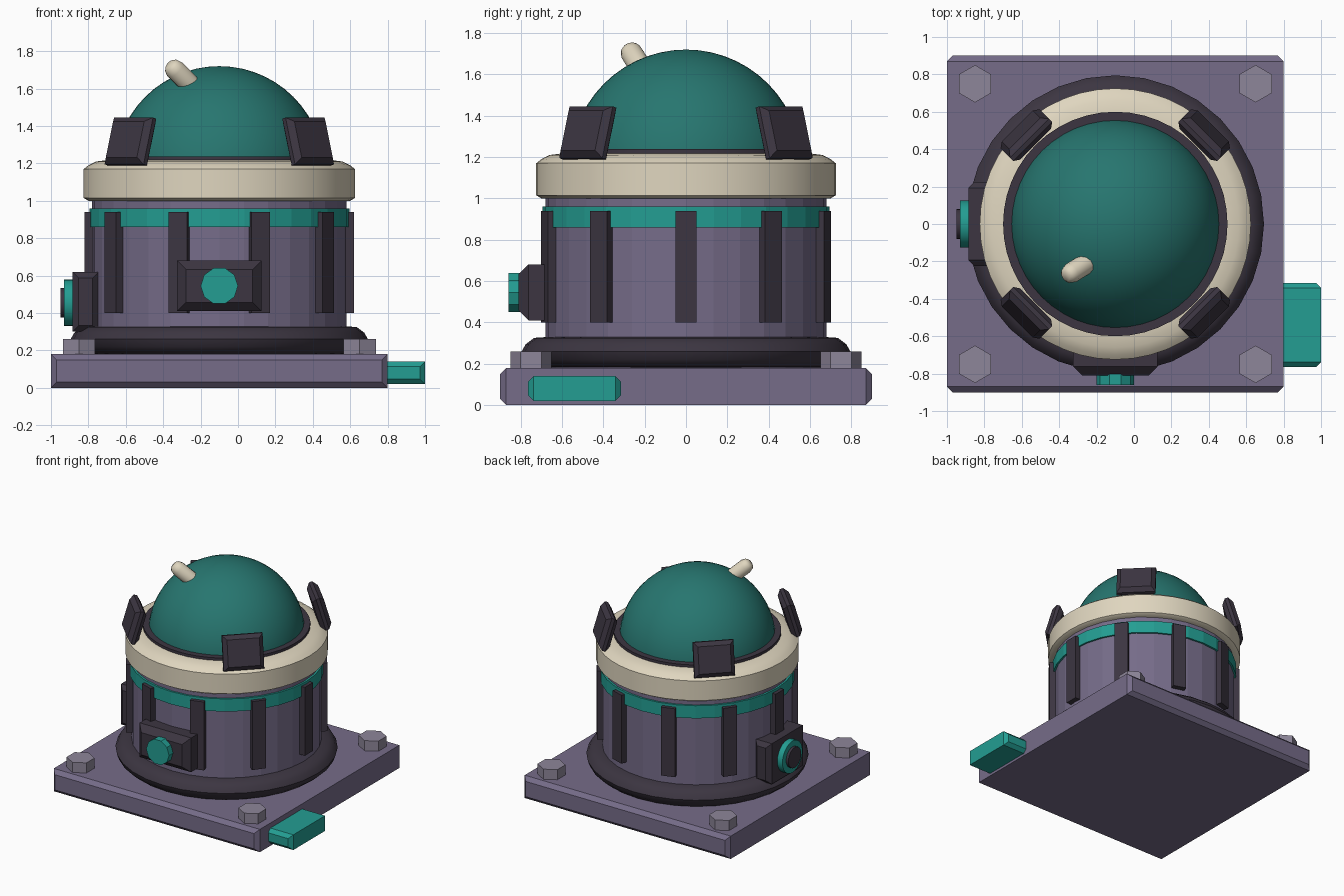
import bpy, bmesh
from math import radians, cos, sin, pi
from mathutils import Matrix, Vector

if "Cube" in bpy.data.objects:
    bpy.data.objects.remove(bpy.data.objects["Cube"])


def material(name, rgb):
    m = bpy.data.materials.new(name)
    m.use_nodes = True
    m.diffuse_color = (*rgb, 1)
    m.node_tree.nodes["Principled BSDF"].inputs["Base Color"].default_value = (*rgb, 1)
    return m


PURPLE = material("purple paint", (0.18, 0.15, 0.25))
DARK = material("dark plum", (0.045, 0.036, 0.053))
TEAL = material("bright teal", (0.017, 0.34, 0.29))
DOME = material("deep teal", (0.02, 0.18, 0.16))
CREAM = material("cream", (0.74, 0.67, 0.52))
STEEL = material("grey bolt", (0.27, 0.24, 0.32))

T = Matrix.Translation
AXIS = T((-0.1, 0, 0))  # the tower stands off-centre on its plate


def rot(deg, axis):
    return Matrix.Rotation(radians(deg), 4, axis)


def loft(name, rings, mat, matrix, smooth=False):
    """Skin a list of equal-length closed rings and cap both ends."""
    bm = bmesh.new()
    loops = [[bm.verts.new(p) for p in ring] for ring in rings]
    n = len(loops[0])
    for a, b in zip(loops, loops[1:]):
        for i in range(n):
            j = (i + 1) % n
            bm.faces.new((a[i], a[j], b[j], b[i]))
    bm.faces.new(loops[0])
    bm.faces.new(loops[-1])
    bmesh.ops.remove_doubles(bm, verts=bm.verts, dist=1e-5)
    bmesh.ops.recalc_face_normals(bm, faces=bm.faces)
    mesh = bpy.data.meshes.new(name)
    bm.to_mesh(mesh)
    bm.free()
    mesh.materials.append(mat)
    ob = bpy.data.objects.new(name, mesh)
    bpy.context.collection.objects.link(ob)
    ob.matrix_world = matrix
    if smooth:
        bpy.ops.object.select_all(action="DESELECT")
        ob.select_set(True)
        bpy.context.view_layer.objects.active = ob
        bpy.ops.object.shade_smooth_by_angle(angle=radians(50))
    return ob


def lathe(name, profile, mat, segs=32, matrix=AXIS, smooth=False):
    """Revolve (radius, height) points about local z."""
    turns = [2 * pi * i / segs for i in range(segs)]
    rings = [[(r * cos(t), r * sin(t), z) for t in turns] for r, z in profile]
    return loft(name, rings, mat, matrix, smooth)


def block(name, size, mat, matrix, c=0.0):
    """Box whose front and back (local y) faces have chamfered rims."""
    w, d, h = (s / 2 for s in size)
    rings = []
    for y, k in ((-d, c), (c - d, 0), (d - c, 0), (d, c)):
        rings.append([(sx * (w - k), y, sz * (h - k))
                      for sx, sz in ((-1, -1), (1, -1), (1, 1), (-1, 1))])
    return loft(name, rings, mat, matrix)


# Base plate, side pedal and bolts
block("base_plate", (1.8, 1.8, 0.18), PURPLE, T((-0.1, 0, 0.09)), 0.03)
block("side_pedal", (0.24, 0.45, 0.12), TEAL, T((0.88, -0.54, 0.08)), 0.027)
for sx in (-1, 1):
    for sy in (-1, 1):
        lathe("plate_bolt", [(0.1, 0.17), (0.1, 0.26)], STEEL, 6,
              T((-0.1 + 0.75 * sx, 0.75 * sy, 0)) @ rot(30, "Z"))

# Drum body with skirt and band
lathe("drum_body", [(0.68, 0.17), (0.68, 1.02)], PURPLE)
lathe("skirt", [(0.66, 0.18), (0.74, 0.185), (0.78, 0.22), (0.795, 0.26),
                (0.775, 0.295), (0.735, 0.325), (0.66, 0.33)], DARK, smooth=True)
lathe("teal_band", [(0.695, 0.86), (0.695, 0.96)], TEAL)

# Vertical ribs
for k in range(10):
    block("rib", (0.104, 0.07, 0.54), DARK,
          AXIS @ rot(36 * k + 18, "Z") @ T((0, -0.685, 0.67)))

# Collar, rim and dome
lathe("collar", [(0.6, 1.0), (0.7, 1.0), (0.725, 1.015), (0.725, 1.17),
                 (0.70, 1.19), (0.66, 1.21), (0.58, 1.22)], CREAM, 48, smooth=True)
lathe("dome_rim", [(0.6, 1.15), (0.6, 1.238)], DARK, 48, smooth=True)
arc = [pi / 2 * i / 14 for i in range(15)]
lathe("dome", [(0.56 * cos(a), 1.16 + 0.56 * sin(a)) for a in arc],
      DOME, 48, smooth=True)

# Leaning flaps around the dome
for k in range(4):
    block("flap", (0.295, 0.085, 0.26), DARK,
          AXIS @ rot(45 + 90 * k, "Z") @ T((0, -0.672, 1.317)) @ rot(-16, "X"), 0.03)

# Stub on the dome
aim = Vector((-0.1, -0.062, 0.1)).to_track_quat("Z", "Y").to_matrix().to_4x4()
lathe("dome_stub", [(0.055, -0.04), (0.055, 0.115), (0.045, 0.145), (0.028, 0.16)],
      CREAM, 12, T((-0.262, -0.216, 1.627)) @ aim, True)

# Front box with button
block("front_box", (0.45, 0.21, 0.27), DARK, T((-0.1, -0.705, 0.545)), 0.047)
lathe("front_button", [(0.1, 0), (0.1, 0.07)], TEAL, 10,
      T((-0.1, -0.79, 0.545)) @ rot(90, "X"))

# Side box with ringed dial
block("side_box", (0.14, 0.45, 0.32), DARK, T((-0.815, 0, 0.46)), 0.032)
side = T((-0.88, 0, 0.455)) @ rot(-90, "Y")
lathe("dial_ring", [(0.125, 0), (0.125, 0.05)], TEAL, 24, side, True)
lathe("dial_centre", [(0.08, 0), (0.08, 0.07)], DARK, 24, side, True)
